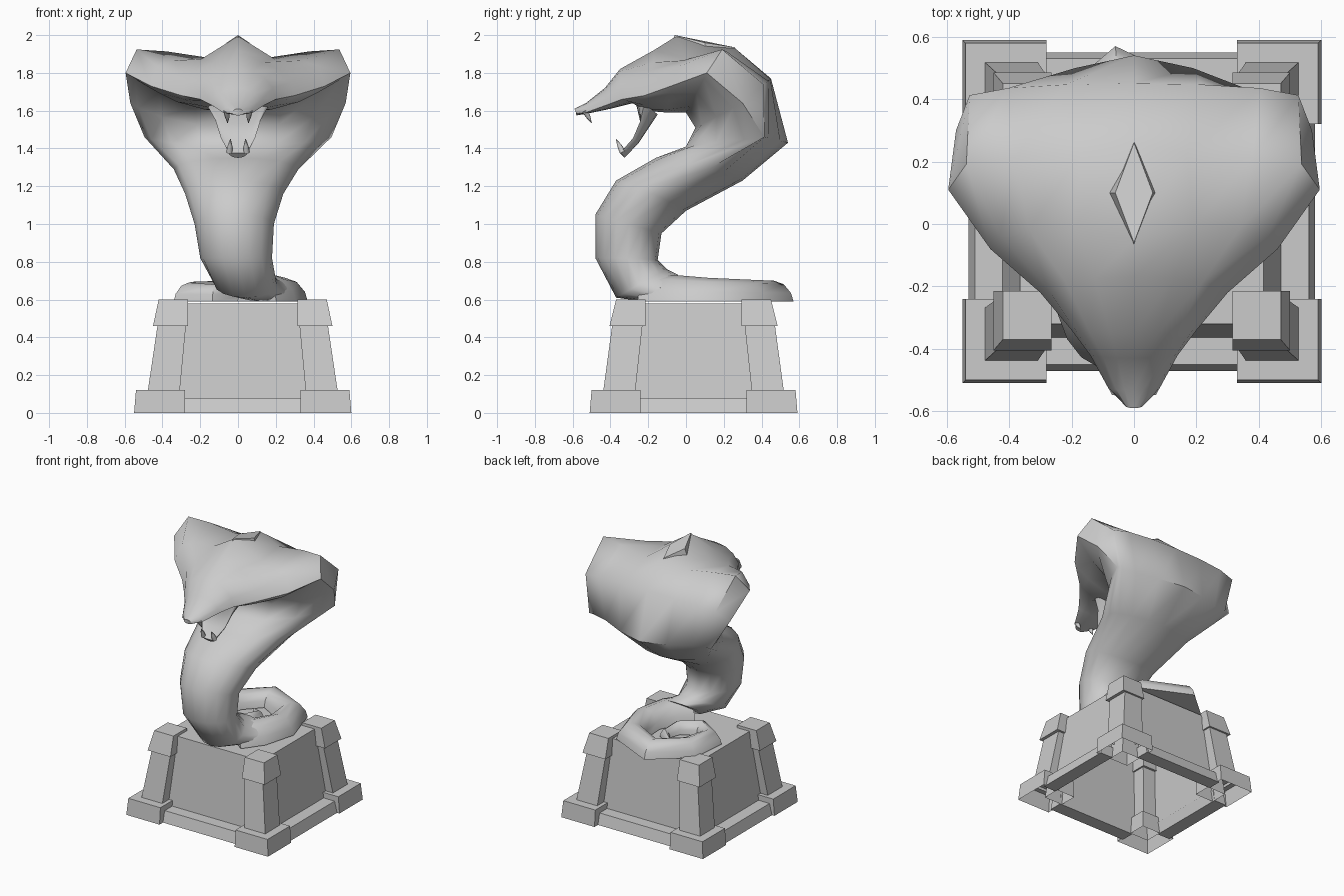
import bpy, bmesh
from math import sin, cos, pi, radians
from mathutils import Vector

cube = bpy.data.objects.get("Cube")
if cube:
    bpy.data.objects.remove(cube)

stone = bpy.data.materials.new("grey_stone")
stone.use_nodes = True
stone.diffuse_color = (0.6, 0.6, 0.6, 1)
stone.node_tree.nodes["Principled BSDF"].inputs["Base Color"].default_value = (0.6, 0.6, 0.6, 1)


def finish(name, bm, smooth=None):
    bmesh.ops.recalc_face_normals(bm, faces=bm.faces)
    mesh = bpy.data.meshes.new(name)
    bm.to_mesh(mesh)
    bm.free()
    mesh.materials.append(stone)
    obj = bpy.data.objects.new(name, mesh)
    bpy.context.collection.objects.link(obj)
    if smooth:
        bpy.ops.object.select_all(action='DESELECT')
        obj.select_set(True)
        bpy.context.view_layer.objects.active = obj
        bpy.ops.object.shade_smooth_by_angle(angle=radians(smooth))
    return obj


def loft(name, rings, smooth=None, open_start=False):
    """Skin a list of equal-length point rings and cap the ends."""
    bm = bmesh.new()
    rows = [[bm.verts.new(p) for p in ring] for ring in rings]
    n = len(rows[0])
    for a, b in zip(rows, rows[1:]):
        for i in range(n):
            j = (i + 1) % n
            bm.faces.new((a[i], a[j], b[j], b[i]))
    if not open_start:
        bm.faces.new(rows[0])
    bm.faces.new(rows[-1])
    return finish(name, bm, smooth)


def section(front, back, side, shift=0, belly=1, spine=1, square=1, lift=0,
            ridge=(0, 0), steps=16):
    """Ring through a belly point, a spine point and two mirrored side points."""
    f, b, w = Vector((0, *front)), Vector((0, *back)), Vector((0, side[1], side[2]))
    pts = []
    for i in range(steps):
        t = 2 * pi * i / steps
        u, v = abs(cos(t)), abs(sin(t))
        u = 0 if u < 1e-6 else u
        dorsal = sin(t) >= 0
        p = w.lerp(b, v ** spine) if dorsal else w.lerp(f, v ** belly)
        x = side[0] * u ** (square if dorsal else 1)
        p.x = shift + (x if cos(t) > 0 else -x)
        if dorsal:
            p.z += lift * u ** 4 * v
            if u == 0:
                p += Vector((0, *ridge))
        pts.append(p)
    return pts


# --- Pedestal ---
CX, CY = 0.025, 0.04


def block(name, low, high, z0, z1, sx=1, sy=1, open_bottom=True):
    """Tapered block between two rectangles (x0, x1, y0, y1)."""
    rings = []
    for (x0, x1, y0, y1), z in ((low, z0), (high, z1)):
        rings.append([(CX + sx * x, CY + sy * y, z)
                      for x, y in ((x0, y0), (x1, y0), (x1, y1), (x0, y1))])
    return loft(name, rings, open_start=open_bottom)


block("pedestal_core", (-.455, .455, -.41, .41), (-.39, .39, -.36, .36), 0, .58)
for sy, fb in ((-1, "front"), (1, "back")):
    block(fb + "_rail", (-.32, .32, .41, .51), (-.32, .32, .40, .49), 0, .08, 1, sy, False)
    for sx, lr in ((-1, "right"), (1, "left")):
        corner = fb + "_" + lr
        block(corner + "_foot", (.305, .575, .28, .55), (.305, .565, .28, .54), 0, .12, sx, sy)
        block(corner + "_post", (.335, .505, .31, .48), (.30, .45, .27, .43), .1, .47, sx, sy)
        block(corner + "_capital", (.29, .475, .255, .445), (.29, .445, .255, .41),
              .46, .6, sx, sy, False)
for sx, lr in ((-1, "right"), (1, "left")):
    block(lr + "_rail", (.455, .555, -.3, .3), (.44, .535, -.3, .3), 0, .08, sx, 1, False)

# --- Snake body, hood and upper jaw in one skin ---
loft("snake_body", [
    section((-.22, .59), (-.04, .73), (.14, -.14, .66), .12),
    section((-.37, .61), (-.10, .76), (.165, -.25, .68), .04),
    section((-.48, .82), (-.15, .81), (.19, -.31, .82), -.01),
    section((-.48, 1.05), (-.13, .95), (.21, -.30, 1.0), -.02),
    section((-.37, 1.23), (0, 1.07), (.26, -.17, 1.16), -.02),
    section((-.16, 1.35), (.30, 1.23), (.33, .12, 1.29), -.01),
    section((0, 1.41), (.54, 1.43), (.495, .415, 1.46), belly=1.4, spine=5),
    section((.05, 1.51), (.45, 1.77), (.57, .30, 1.64), belly=1.7, spine=.3),
    section((0, 1.59), (.23, 1.88), (.595, .11, 1.80), belly=2, spine=.4, square=1.3,
            lift=.25, ridge=(.03, .05)),
    section((-.10, 1.59), (0, 1.88), (.46, -.08, 1.73), belly=1.5, spine=.7, square=.9,
            lift=.1, ridge=(-.05, .115)),
    section((-.22, 1.60), (-.17, 1.87), (.30, -.22, 1.68), belly=1.3, square=.9,
            ridge=(0, .05)),
    section((-.28, 1.64), (-.35, 1.82), (.20, -.34, 1.66)),
    section((-.40, 1.61), (-.43, 1.72), (.14, -.42, 1.63)),
    section((-.52, 1.585), (-.53, 1.64), (.08, -.53, 1.59)),
    section((-.58, 1.575), (-.59, 1.61), (.03, -.58, 1.585)),
], smooth=55)

# --- Lower jaw ---
loft("lower_jaw", [
    section((-.27, 1.66), (-.15, 1.58), (.17, -.22, 1.64)),
    section((-.24, 1.53), (-.19, 1.52), (.12, -.24, 1.55)),
    section((-.28, 1.44), (-.25, 1.43), (.09, -.28, 1.455)),
    section((-.35, 1.375), (-.325, 1.35), (.05, -.345, 1.38)),
], smooth=42)

# --- Diamond scale on the crown ---
loft("crown_scale", [
    [(0, -.10, 1.90), (.09, .10, 1.89), (0, .28, 1.88), (-.09, .10, 1.89)],
    [(0, -.06, 2.0), (.06, .10, 1.96), (0, .26, 1.935), (-.06, .10, 1.96)],
])


# --- Fangs ---
def fang(name, base, tip, r):
    base, tip = Vector(base), Vector(tip)
    spin = (tip - base).to_track_quat('Z', 'Y')
    rings = [[base.lerp(tip, t) + spin @ Vector((s * cos(a), s * sin(a), 0))
              for a in (2 * pi * i / 6 for i in range(6))]
             for t, s in ((0, r), (.5, r * .7), (1, r * .1))]
    loft(name, rings, smooth=60)


for s, lr in ((-1, "right"), (1, "left")):
    fang(lr + "_upper_fang", (.06 * s, -.535, 1.60), (.055 * s, -.50, 1.535), .018)
    fang(lr + "_lower_fang", (.045 * s, -.335, 1.38), (.04 * s, -.37, 1.45), .018)

# --- Coiled tail, domed with a flat underside: x, y, half width, height ---
coil = [(.10, -.18, .13, .14), (.19, -.06, .13, .14), (.25, .12, .12, .125),
        (.20, .34, .105, .115), (-.05, .465, .105, .11), (-.23, .30, .10, .105),
        (-.26, .10, .085, .10), (-.13, 0, .06, .09), (.01, .08, .05, .08),
        (.03, .20, .035, .06), (-.05, .26, .012, .03)]
rings = []
for i, (x, y, w, h) in enumerate(coil):
    a, b = coil[max(i - 1, 0)], coil[min(i + 1, len(coil) - 1)]
    along = Vector((b[0] - a[0], b[1] - a[1], 0)).normalized()
    across = Vector((along.y, -along.x, 0))
    rings.append([Vector((x, y, .59)) + across * w * cos(t)
                  + Vector((0, 0, h * abs(sin(t)) ** 1.3))
                  for t in (pi * k / 6 for k in range(7))])
loft("coiled_tail", rings, smooth=50)
